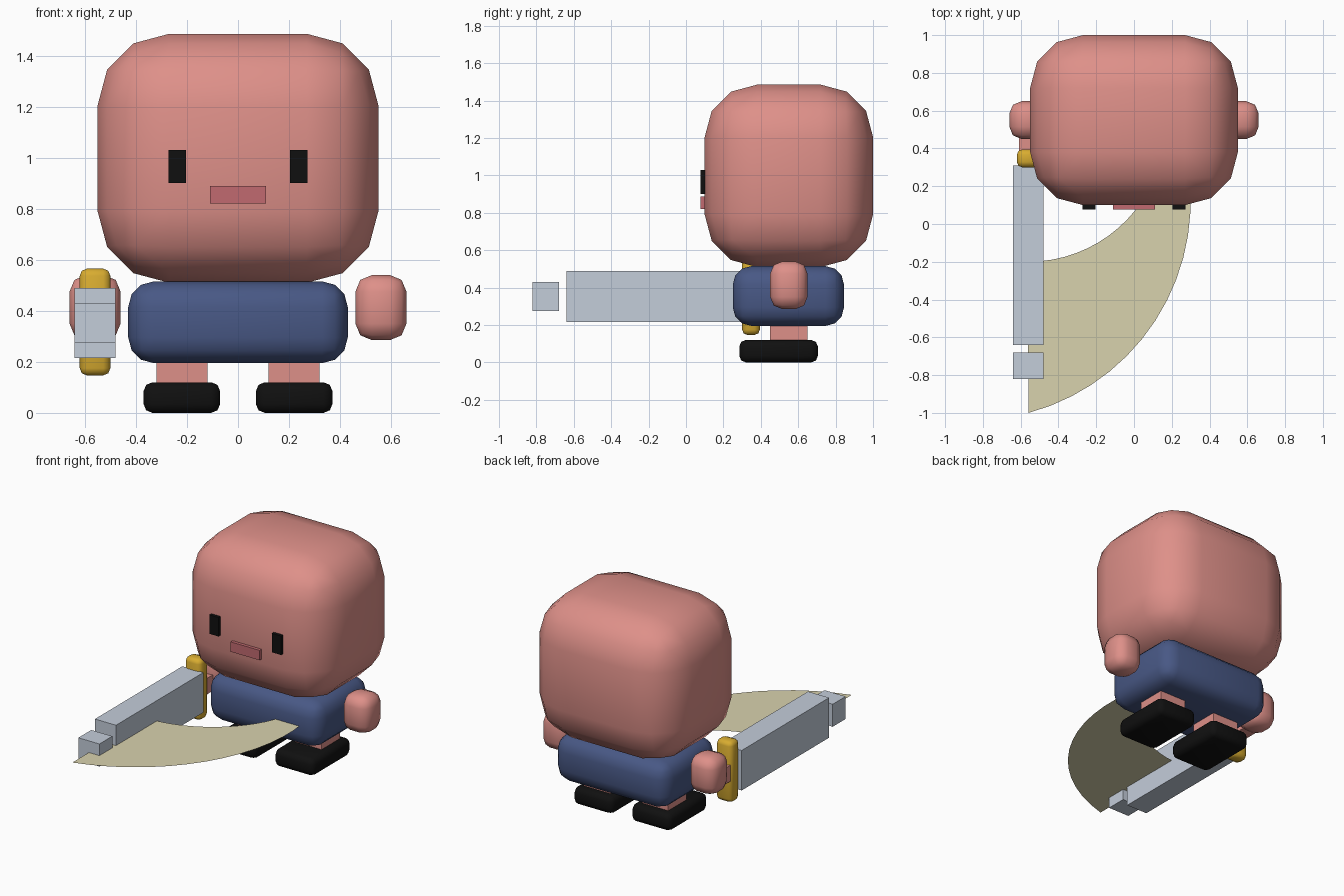
import bpy
import bmesh
from math import sin, cos, radians
from mathutils import Vector

if "Cube" in bpy.data.objects:
    bpy.data.objects.remove(bpy.data.objects["Cube"], do_unlink=True)


def material(name, rgb):
    """Flat material from 0-255 display values, converted to linear."""
    lin = [((c / 255 + 0.055) / 1.055) ** 2.4 for c in rgb]
    mat = bpy.data.materials.new(name)
    mat.use_nodes = True
    mat.diffuse_color = (*lin, 1)
    mat.node_tree.nodes["Principled BSDF"].inputs["Base Color"].default_value = (*lin, 1)
    return mat


SKIN = material("skin pink", (222, 144, 137))
MOUTH = material("mouth red", (193, 106, 112))
SHIRT = material("shirt blue", (72, 88, 133))
BLACK = material("black", (16, 16, 16))
STEEL = material("steel grey", (196, 205, 218))
GOLD = material("gold", (216, 172, 48))
SAND = material("pale sand", (217, 210, 174))


def add_object(name, bm, mat):
    mesh = bpy.data.meshes.new(name)
    bm.to_mesh(mesh)
    bm.free()
    mesh.materials.append(mat)
    obj = bpy.data.objects.new(name, mesh)
    bpy.context.collection.objects.link(obj)
    return obj


def box(name, low, high, mat, bevel=0, segments=3):
    """Box between two corners, rounded and smooth when bevel is set."""
    low, high = Vector(low), Vector(high)
    bm = bmesh.new()
    bmesh.ops.create_cube(bm, size=1)
    bmesh.ops.scale(bm, vec=high - low, verts=bm.verts)
    obj = add_object(name, bm, mat)
    obj.location = (low + high) / 2
    if bevel:
        mod = obj.modifiers.new("Rounding", "BEVEL")
        mod.width = bevel
        mod.segments = segments
        mod.limit_method = 'NONE'
        obj.data.polygons.foreach_set("use_smooth", [True] * len(obj.data.polygons))
    return obj


def pair(name, low, high, mat, bevel=0, segments=3):
    """The same box on the left (+x) and the right (-x)."""
    box("left_" + name, low, high, mat, bevel, segments)
    box("right_" + name, (-high[0], *low[1:]), (-low[0], *high[1:]), mat, bevel, segments)


# Head and face
box("head", (-0.55, 0.10, 0.51), (0.55, 1.0, 1.485), SKIN, 0.28)
pair("eye", (0.203, 0.078, 0.90), (0.273, 0.11, 1.03), BLACK)
box("mouth", (-0.11, 0.078, 0.82), (0.11, 0.11, 0.888), MOUTH)

# Body and limbs
box("torso", (-0.43, 0.25, 0.195), (0.43, 0.845, 0.515), SHIRT, 0.1)
pair("leg", (0.12, 0.45, 0.08), (0.32, 0.65, 0.3), SKIN)
pair("foot", (0.07, 0.285, 0), (0.37, 0.705, 0.12), BLACK, 0.035, 2)
pair("hand", (0.46, 0.45, 0.285), (0.66, 0.65, 0.54), SKIN, 0.065, 2)

# Sword
box("sword_grip", (-0.61, 0.38, 0.30), (-0.51, 0.55, 0.41), SKIN)
box("sword_guard", (-0.62, 0.30, 0.147), (-0.50, 0.395, 0.565), GOLD, 0.028, 2)
box("sword_blade", (-0.64, -0.64, 0.215), (-0.48, 0.31, 0.49), STEEL)
box("sword_tip", (-0.64, -0.82, 0.275), (-0.48, -0.68, 0.43), STEEL)


# Flat sweep trail between an outer and an inner arc
def arc(centre, radius, start, end, steps=14):
    angles = [radians(start + (end - start) * i / steps) for i in range(steps + 1)]
    return [(centre[0] + radius * cos(a), centre[1] + radius * sin(a), 0.35) for a in angles]


bm = bmesh.new()
outer = [bm.verts.new(p) for p in arc((-0.86, 0.12), 1.16, -75, 9)]
inner = [bm.verts.new(p) for p in arc((-0.56, 0.525), 0.725, -90, -18)]
for i in range(len(outer) - 1):
    bm.faces.new((outer[i], outer[i + 1], inner[i + 1], inner[i]))
add_object("sweep_trail", bm, SAND)
